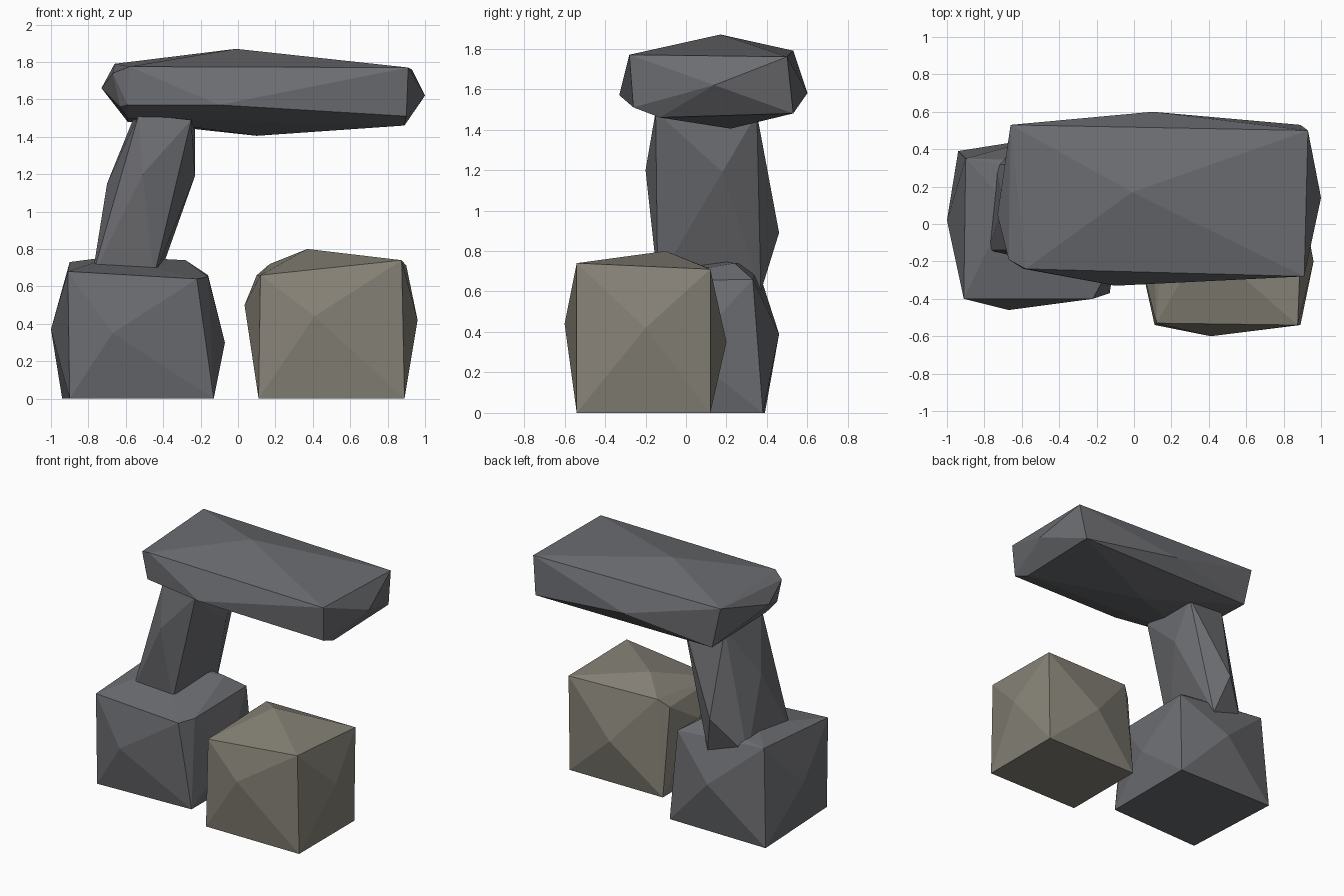
import bpy, bmesh, math


def material(name, rgb):
    m = bpy.data.materials.new(name)
    m.diffuse_color = (*rgb, 1)
    return m


def rock(name, mat, corners, bulges):
    """Faceted stone: hull of the block corners and one bulge per face."""
    bm = bmesh.new()
    for p in corners + bulges:
        bm.verts.new(p)
    hull = bmesh.ops.convex_hull(bm, input=bm.verts[:])
    loose = {g for g in hull["geom_interior"] + hull["geom_unused"]
             if isinstance(g, bmesh.types.BMVert)}
    bmesh.ops.delete(bm, geom=list(loose), context='VERTS')
    bmesh.ops.dissolve_limit(bm, angle_limit=math.radians(1),
                             verts=bm.verts[:], edges=bm.edges[:])
    bmesh.ops.recalc_face_normals(bm, faces=bm.faces[:])
    me = bpy.data.meshes.new(name)
    bm.to_mesh(me)
    bm.free()
    me.materials.append(mat)
    ob = bpy.data.objects.new(name, me)
    bpy.context.collection.objects.link(ob)
    return ob


dark = material("dark_stone", (0.15, 0.153, 0.165))
tan = material("tan_stone", (0.24, 0.225, 0.185))

# Large foundation block on the left
rock("base_rock", dark,
     [(-.90, -.40, 0), (-.94, .39, 0), (-.13, -.37, 0), (-.13, .38, 0),
      (-.91, -.40, .68), (-.90, .35, .73), (-.22, -.40, .64), (-.16, -.29, .65),
      (-.28, .24, .74), (-.16, .33, .66)],
     [(-.67, -.46, .35), (-.50, .46, .39), (-1, .02, .37), (-.07, 0, .30),
      (-.67, .1, .76)])

# Leaning pillar, sunk into the base and the slab
rock("pillar_rock", dark,
     [(-.78, -.14, .65), (-.45, -.14, .65), (-.74, .32, .62), (-.44, .37, .60),
      (-.53, -.14, 1.52), (-.25, -.15, 1.49), (-.55, .32, 1.52), (-.23, .35, 1.48)],
     [(-.51, -.20, 1.20), (-.52, .46, .89), (-.70, .1, 1.15), (-.23, .18, 1.19)])

# Long slab balanced on the pillar
rock("top_slab", dark,
     [(-.66, .53, 1.79), (.93, .50, 1.76), (.91, -.28, 1.77), (-.58, -.24, 1.775),
      (-.67, -.19, 1.74), (-.59, -.24, 1.57), (-.63, -.19, 1.56), (-.59, .53, 1.48),
      (-.59, -.12, 1.50), (.90, -.26, 1.51), (.89, -.13, 1.46), (.89, .53, 1.48)],
     [(-.10, -.33, 1.57), (.10, .60, 1.58), (-.73, .05, 1.66), (1, .14, 1.62),
      (-.01, .17, 1.87), (.10, .22, 1.405)])

# Separate lighter block on the right
rock("side_rock", tan,
     [(.11, -.54, 0), (.89, -.54, 0), (.11, .12, 0), (.89, .12, 0),
      (.12, -.53, .66), (.875, -.54, .74), (.10, .05, .66), (.17, .10, .72),
      (.90, .12, .71)],
     [(.41, -.60, .44), (.50, .20, .35), (.035, -.2, .50), (.96, -.2, .42),
      (.37, -.10, .80)])
